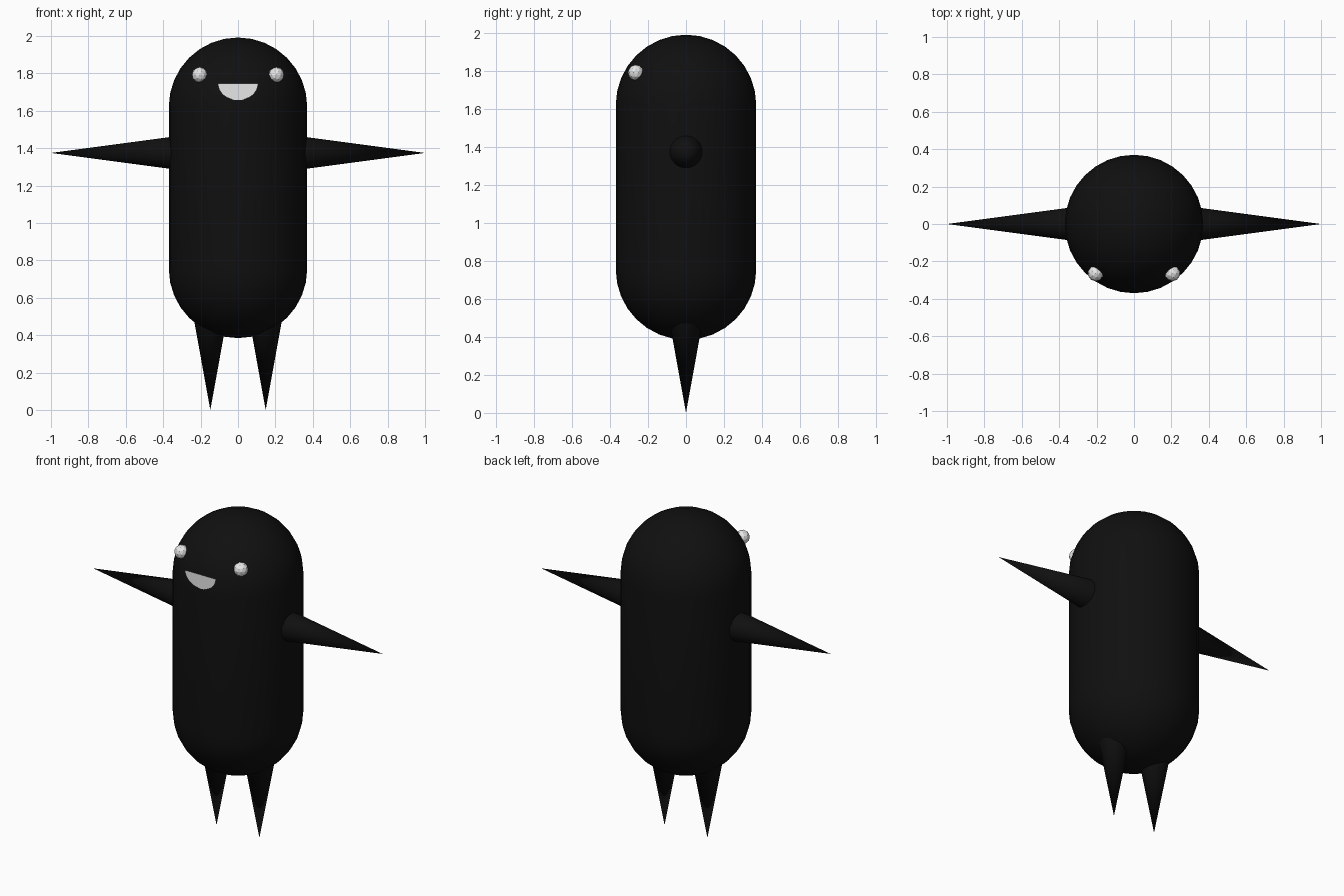
import bpy, bmesh, math
from mathutils import Matrix, Vector

cube = bpy.data.objects.get("Cube")
if cube:
    bpy.data.objects.remove(cube, do_unlink=True)


def make_material(name, value):
    mat = bpy.data.materials.new(name)
    mat.use_nodes = True
    color = (value, value, value, 1)
    mat.diffuse_color = color
    mat.node_tree.nodes["Principled BSDF"].inputs["Base Color"].default_value = color
    return mat


BLACK = make_material("black", 0.005)
WHITE = make_material("white", 0.8)


def finish(name, bm, mat, smooth=False):
    mesh = bpy.data.meshes.new(name)
    bm.normal_update()
    bm.to_mesh(mesh)
    bm.free()
    mesh.materials.append(mat)
    obj = bpy.data.objects.new(name, mesh)
    bpy.context.collection.objects.link(obj)
    if smooth:
        bpy.ops.object.select_all(action='DESELECT')
        obj.select_set(True)
        bpy.context.view_layer.objects.active = obj
        bpy.ops.object.shade_smooth_by_angle(angle=math.radians(40))
    return obj


def spike(name, base, tip, radius):
    """Cone running from a base centre to a pointed tip."""
    base, tip = Vector(base), Vector(tip)
    axis = tip - base
    turn = axis.to_track_quat('Z', 'Y').to_matrix().to_4x4()
    bm = bmesh.new()
    bmesh.ops.create_cone(bm, cap_ends=True, segments=32, radius1=radius,
                          radius2=0, depth=axis.length,
                          matrix=Matrix.Translation((base + tip) / 2) @ turn)
    return finish(name, bm, BLACK, True)


# Body: a sphere split at its equator and stretched into a capsule
R, LOW, HIGH = 0.37, 0.755, 1.622
bm = bmesh.new()
bmesh.ops.create_uvsphere(bm, u_segments=32, v_segments=16, radius=R)
equator = [e for e in bm.edges if all(abs(v.co.z) < 1e-4 for v in e.verts)]
bmesh.ops.split_edges(bm, edges=equator)
for f in bm.faces:
    f.tag = f.calc_center_median().z > 0
for v in bm.verts:
    v.co.z += HIGH if v.link_faces[0].tag else LOW
rims = [e for e in bm.edges if e.is_boundary]
bmesh.ops.bridge_loops(bm, edges=rims)
bmesh.ops.recalc_face_normals(bm, faces=bm.faces)
finish("body", bm, BLACK, True)

# Limbs and eyes on both sides
for side, s in (("left", 1), ("right", -1)):
    spike(side + "_arm", (s * 0.28, 0, 1.375), (s * 1.0, 0, 1.375), 0.096)
    spike(side + "_leg", (s * 0.148, 0, 0.58), (s * 0.148, 0, 0), 0.105)
    bm = bmesh.new()
    bmesh.ops.create_icosphere(bm, subdivisions=2, radius=0.042,
                               matrix=Matrix.Translation((s * 0.205, -0.264, 1.792)))
    finish(side + "_eye", bm, WHITE)

# Mouth: flat half disc in front of the face
bm = bmesh.new()
arc = [math.pi + math.pi * i / 16 for i in range(17)]
bm.faces.new([bm.verts.new((0.107 * math.cos(a), -0.371, 1.745 + 0.088 * math.sin(a)))
              for a in arc])
finish("mouth", bm, WHITE)
